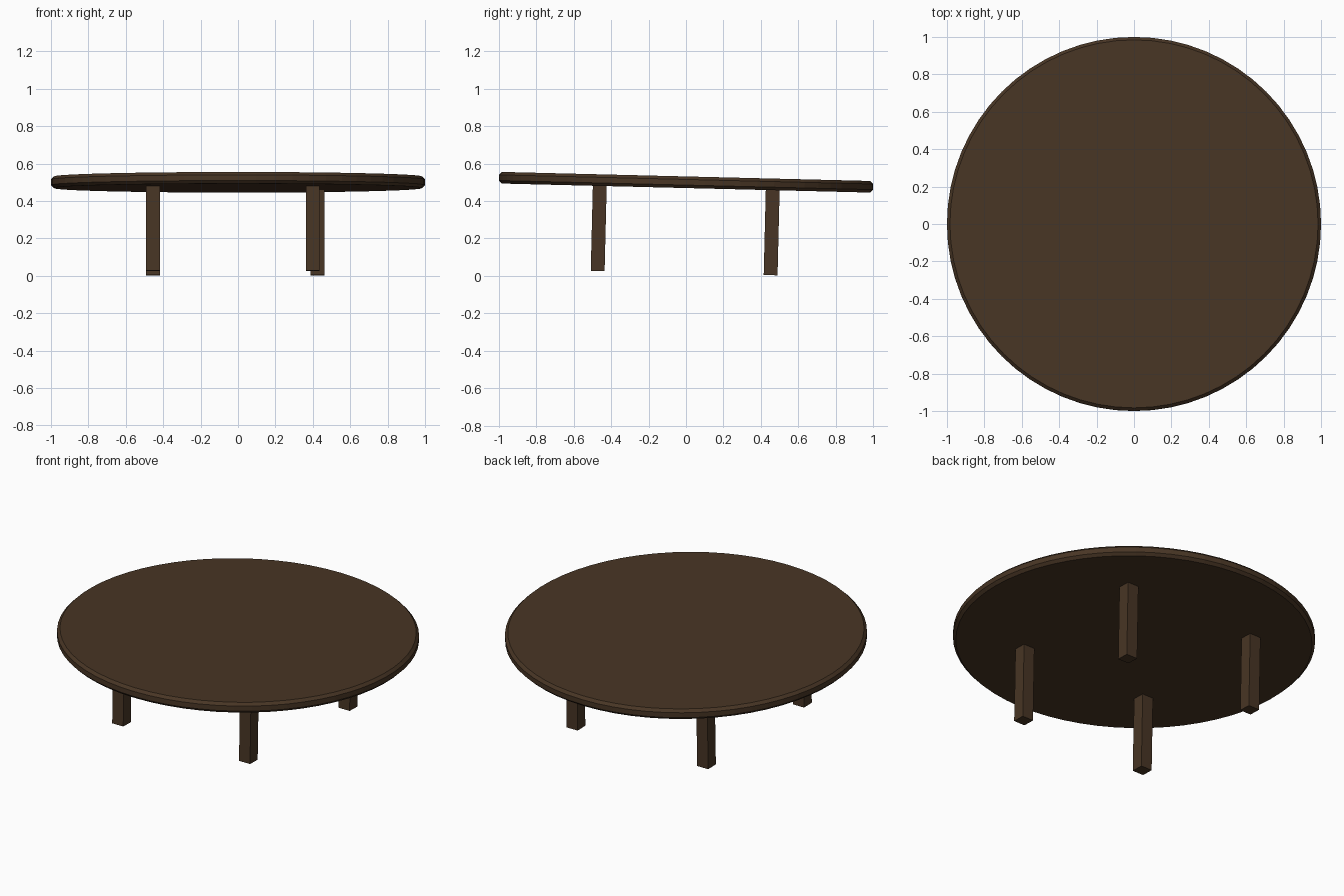
import bpy, bmesh, math
from mathutils import Matrix

if "Cube" in bpy.data.objects:
    bpy.data.objects.remove(bpy.data.objects["Cube"])

TILT = Matrix.Translation((0, 0, 0.5)) @ Matrix.Rotation(-0.0245, 4, 'X')

wood = bpy.data.materials.new("dark brown wood")
wood.diffuse_color = (0.065, 0.036, 0.018, 1)
wood.use_nodes = True
wood.node_tree.nodes["Principled BSDF"].inputs["Base Color"].default_value = wood.diffuse_color


def add_object(name, bm):
    """Turn a bmesh into a named wooden part, tilted with the whole table."""
    bmesh.ops.recalc_face_normals(bm, faces=bm.faces[:])
    bm.transform(TILT)
    mesh = bpy.data.meshes.new(name)
    bm.to_mesh(mesh)
    bm.free()
    mesh.materials.append(wood)
    obj = bpy.data.objects.new(name, mesh)
    bpy.context.collection.objects.link(obj)
    return obj


# Round top with chamfered upper and lower rims
bm = bmesh.new()
bmesh.ops.create_cone(bm, cap_ends=True, segments=64, radius1=1, radius2=1, depth=0.062)
rims = [e for e in bm.edges if abs(e.verts[0].co.z - e.verts[1].co.z) < 1e-5]
bmesh.ops.bevel(bm, geom=rims, offset=0.016, segments=1, affect='EDGES')
add_object("table_top", bm)

# Four square legs
LEG = 0.074
for name, x, y in (("front_left_leg", -0.455, -0.46), ("front_right_leg", 0.40, -0.46),
                   ("back_left_leg", -0.455, 0.464), ("back_right_leg", 0.425, 0.464)):
    bm = bmesh.new()
    bmesh.ops.create_cube(bm, size=1, matrix=Matrix.Translation((x, y, -0.257))
                          @ Matrix.Diagonal((LEG, LEG, 0.456, 1)))
    add_object(name, bm)
